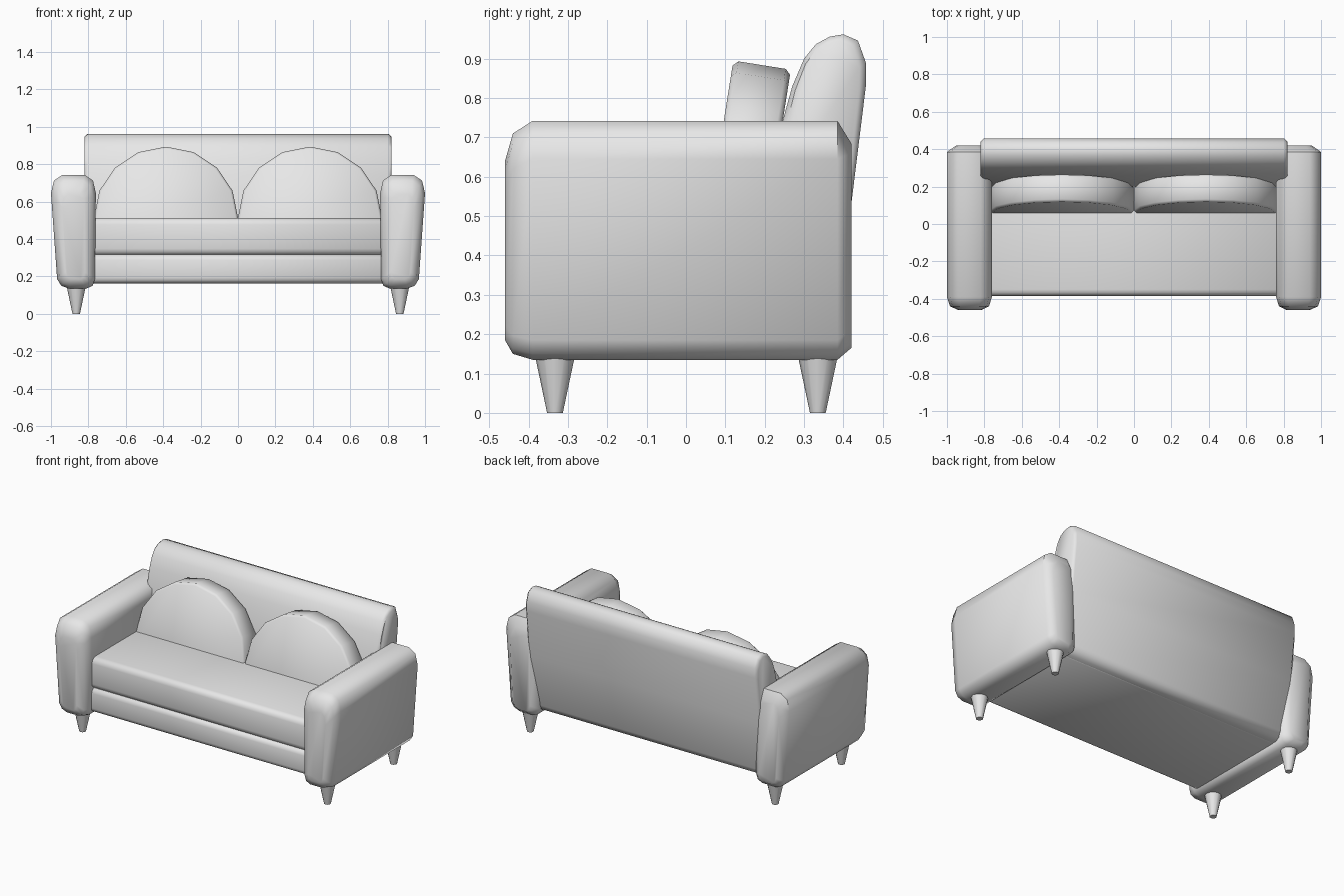
import bpy, bmesh, math
from mathutils import Vector, Matrix

cube = bpy.data.objects.get("Cube")
if cube:
    bpy.data.objects.remove(cube, do_unlink=True)

grey = bpy.data.materials.new("plain_grey")
grey.use_nodes = True
grey.diffuse_color = (0.8, 0.8, 0.8, 1)
grey.node_tree.nodes["Principled BSDF"].inputs["Base Color"].default_value = (0.8, 0.8, 0.8, 1)


def loft(name, rings, matrix=None):
    """Skin a row of closed rings and cap both ends."""
    bm = bmesh.new()
    loops = [[bm.verts.new(p) for p in ring] for ring in rings]
    for a, b in zip(loops, loops[1:]):
        for i in range(len(a)):
            j = (i + 1) % len(a)
            bm.faces.new((a[i], a[j], b[j], b[i]))
    bm.faces.new(loops[0])
    bm.faces.new(loops[-1])
    if matrix:
        bm.transform(matrix)
    bmesh.ops.recalc_face_normals(bm, faces=bm.faces)
    mesh = bpy.data.meshes.new(name)
    bm.to_mesh(mesh)
    bm.free()
    mesh.materials.append(grey)
    obj = bpy.data.objects.new(name, mesh)
    bpy.context.collection.objects.link(obj)
    bpy.ops.object.select_all(action='DESELECT')
    obj.select_set(True)
    bpy.context.view_layer.objects.active = obj
    bpy.ops.object.shade_smooth_by_angle(angle=math.radians(55))
    return obj


def bar(name, profile, half, inset):
    """Run a (y, z) profile along x, with softened ends."""
    n = len(profile)
    cy = (min(p[0] for p in profile) + max(p[0] for p in profile)) / 2
    cz = (min(p[1] for p in profile) + max(p[1] for p in profile)) / 2
    ky = 1 - inset / (max(p[0] for p in profile) - cy)
    kz = 1 - inset / (max(p[1] for p in profile) - cz)
    small = [(cy + (y - cy) * ky, cz + (z - cz) * kz) for y, z in profile]
    stations = [(-half, small), (inset - half, profile), (half - inset, profile), (half, small)]
    return loft(name, [[(x, y, z) for y, z in prof] for x, prof in stations])


def rounded_slab(y0, y1, z0, z1, r):
    """Rectangle with three-step rounded corners."""
    points = []
    for cy, cz, start in ((y1 - r, z1 - r, 0), (y0 + r, z1 - r, 90),
                          (y0 + r, z0 + r, 180), (y1 - r, z0 + r, 270)):
        for step in range(4):
            a = math.radians(start + step * 30)
            points.append((cy + r * math.cos(a), cz + r * math.sin(a)))
    return points


# Seat frame and long cushion
bar("seat_base", rounded_slab(-0.385, 0.33, 0.163, 0.317, 0.03), 0.80, 0.015)
bar("seat_cushion", rounded_slab(-0.385, 0.30, 0.313, 0.512, 0.035), 0.79, 0.015)

# Leaning backrest with a rounded top
back = [(0.20, 0.2), (0.20, 0.55), (0.245, 0.74), (0.27, 0.83), (0.30, 0.9), (0.33, 0.937),
        (0.365, 0.956), (0.40, 0.962), (0.437, 0.946), (0.457, 0.89), (0.457, 0.83),
        (0.42, 0.53), (0.381, 0.21), (0.365, 0.178), (0.335, 0.165), (0.23, 0.165)]
bar("backrest", back, 0.82, 0.016)

# Arms: rounded, tapered section narrowed at each end
section = [(0.82, 0.742), (0.775, 0.712), (0.76, 0.645), (0.765, 0.185), (0.777, 0.15),
           (0.81, 0.135), (0.905, 0.135), (0.945, 0.15), (0.967, 0.185),
           (1.0, 0.645), (0.984, 0.712), (0.94, 0.742)]
# y position, width factor, lowest z, highest z
arm_rings = [(-0.46, 0.52, 0.185, 0.64), (-0.44, 0.87, 0.15, 0.71), (-0.39, 1, 0.135, 0.742),
             (0.385, 1, 0.135, 0.742), (0.42, 0.6, 0.165, 0.685)]
for side, label in ((1, "left"), (-1, "right")):
    rings = []
    for y, k, lo, hi in arm_rings:
        rings.append([(side * (0.875 + (x - 0.875) * k), y,
                       lo + (z - 0.135) / 0.607 * (hi - lo)) for x, z in section])
    loft(label + "_arm", rings)

    # Half-round back cushion, tilted to rest on the backrest
    rings = []
    for y, r in ((0, 0.372), (0.013, 0.385), (0.135, 0.385), (0.148, 0.372)):
        arc = [(r * math.cos(math.pi * i / 8), y, r * math.sin(math.pi * i / 8)) for i in range(9)]
        rings.append(arc + [(-r, y, -0.06), (r, y, -0.06)])
    place = Matrix.Translation((side * 0.385, 0.06, 0.515)) @ Matrix.Rotation(math.radians(-9), 4, 'X')
    loft(label + "_back_cushion", rings, place)

    # Tapered legs
    for y, where in ((-0.333, "front"), (0.335, "back")):
        rings = []
        for z, r in ((0, 0.02), (0.17, 0.056)):
            rings.append([(side * 0.865 + r * math.cos(math.tau * i / 12),
                           y + r * math.sin(math.tau * i / 12), z) for i in range(12)])
        loft(where + "_" + label + "_leg", rings)
